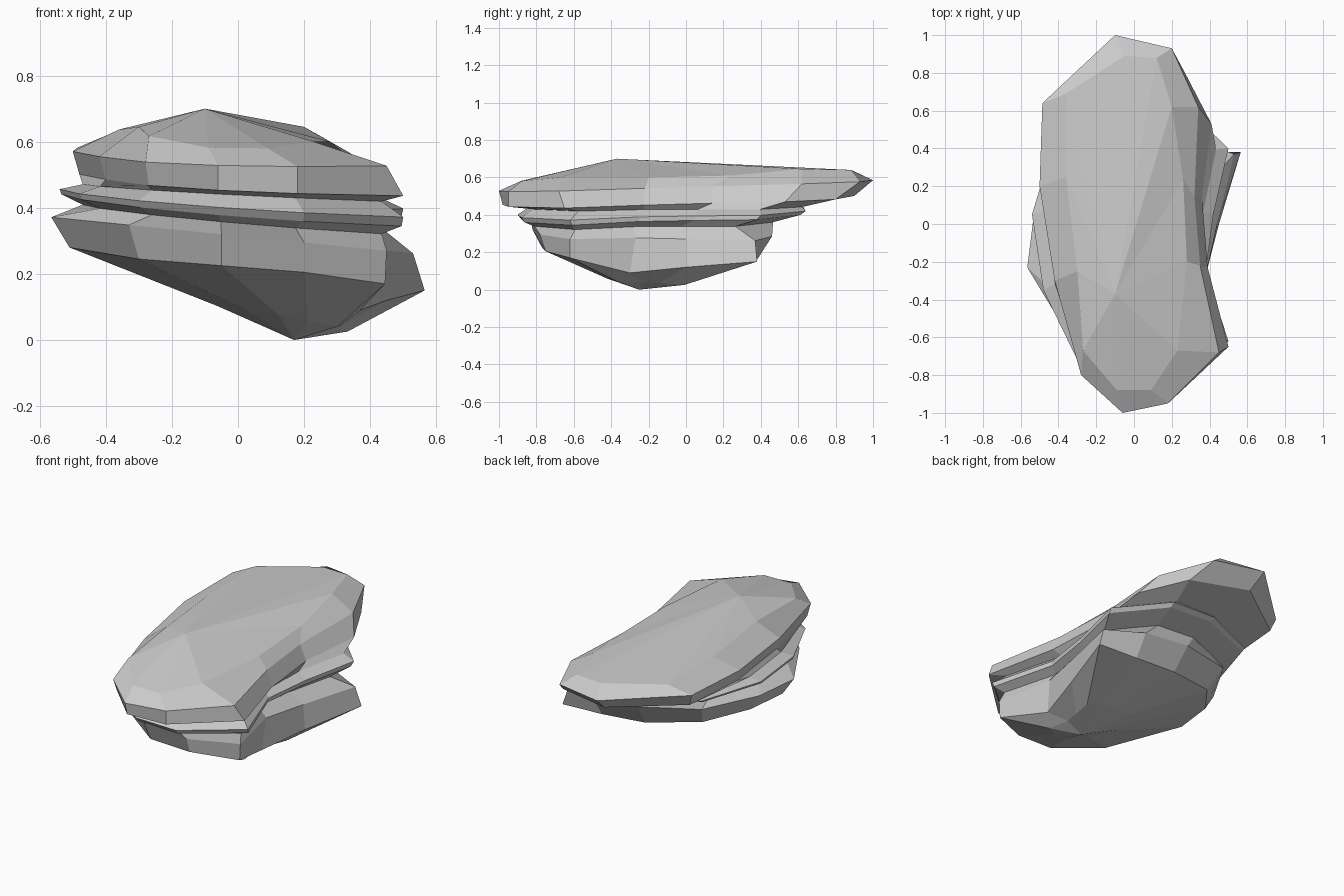
import bpy, bmesh

# Plan outlines, clockwise from the back (a third value is an explicit height)
CROWN = [(-.05, .89, .637), (.12, .88, .64), (.20, .62, .645), (.26, .24, .61), (.28, -.20, .60),
         (.23, -.67, .60), (.09, -.88, .58), (-.09, -.88, .582), (-.27, -.67, .617),
         (-.30, -.25, .645), (-.36, .25, .637), (-.36, .69, .635)]
TOP = [(-.10, 1.0), (.20, .93), (.34, .62), (.32, .14), (.35, -.22), (.45, -.68),
       (.18, -.95), (-.06, -1.0), (-.28, -.80), (-.42, -.30), (-.50, .20), (-.485, .64)]
TOP_EDGE = [(-.08, .90), (.27, .80), (.41, .53), (.36, .14), (.39, -.23), (.50, -.65),
            (.18, -.95), (-.06, -.98), (-.27, -.78), (-.40, -.30), (-.48, .20), (-.46, .62)]
MID = [(-.05, .63), (.25, .64), (.50, .40), (.42, .05), (.38, -.25), (.50, -.62),
       (.20, -.88), (-.06, -.90), (-.30, -.72), (-.48, -.35), (-.54, .05), (-.42, .45)]
LOW = [(.0, .46), (.30, .46), (.53, .37), (.44, .0), (.38, -.27), (.45, -.62),
       (.20, -.78), (-.05, -.82), (-.33, -.62), (-.565, -.23), (-.53, .05), (-.35, .35)]
LOW_EDGE = [(.02, .37, .18), (.30, .38, .16), (.565, .38, .15), (.45, .0, .12), (.37, -.30, .09),
            (.445, -.62, .17), (.20, -.75, .205), (-.05, -.77, .225), (-.30, -.60, .245),
            (-.51, -.20, .28), (-.47, .05, .27), (-.30, .27, .23)]

# outline, scale xy, centre of scaling, tilted plane z = a + b*x + c*y
SAME = ((1, 1), (0, 0))
RINGS = [
    (LOW, (.36, .36), (.22, -.22), (.085, -.18, -.03)),  # underside
    (LOW_EDGE, *SAME, None),                             # lower slab, bottom edge
    (LOW, *SAME, (.315, -.10, .0)),                      # lower slab, top edge
    (MID, (.87, .84), (0, -.45), (.37, -.085, .02)),     # first groove
    (MID, (.99, .97), (0, -.3), (.40, -.075, .03)),      # thin slab, bottom edge
    (MID, *SAME, (.42, -.065, .025)),                    # thin slab, top edge
    (MID, (.87, .95), (0, .3), (.447, -.05, .01)),       # second groove
    (TOP_EDGE, *SAME, (.475, -.045, .025)),              # top slab, bottom edge
    (TOP, *SAME, (.555, -.02, .028)),                    # top slab, top edge
    (CROWN, *SAME, None),                                # crown
]

bm = bmesh.new()
loops = []
for outline, (sx, sy), (cx, cy), plane in RINGS:
    loop = []
    for p in outline:
        x, y = cx + (p[0] - cx) * sx, cy + (p[1] - cy) * sy
        z = plane[0] + plane[1] * x + plane[2] * y if plane else p[2]
        loop.append(bm.verts.new((x, y, z)))
    loops.append(loop)

# Skin between rings, fan the two ends
n = len(TOP)
for lo, hi in zip(loops, loops[1:]):
    for i in range(n):
        j = (i + 1) % n
        bm.faces.new((lo[i], lo[j], hi[j], hi[i]))
for loop, tip in ((loops[0], (.17, -.25, 0)), (loops[-1], (-.10, -.37, .70))):
    v = bm.verts.new(tip)
    for i in range(n):
        bm.faces.new((loop[i], loop[(i + 1) % n], v))

bmesh.ops.recalc_face_normals(bm, faces=bm.faces)
mesh = bpy.data.meshes.new("layered_rock")
bm.to_mesh(mesh)
bm.free()
bpy.context.collection.objects.link(bpy.data.objects.new("layered_rock", mesh))
